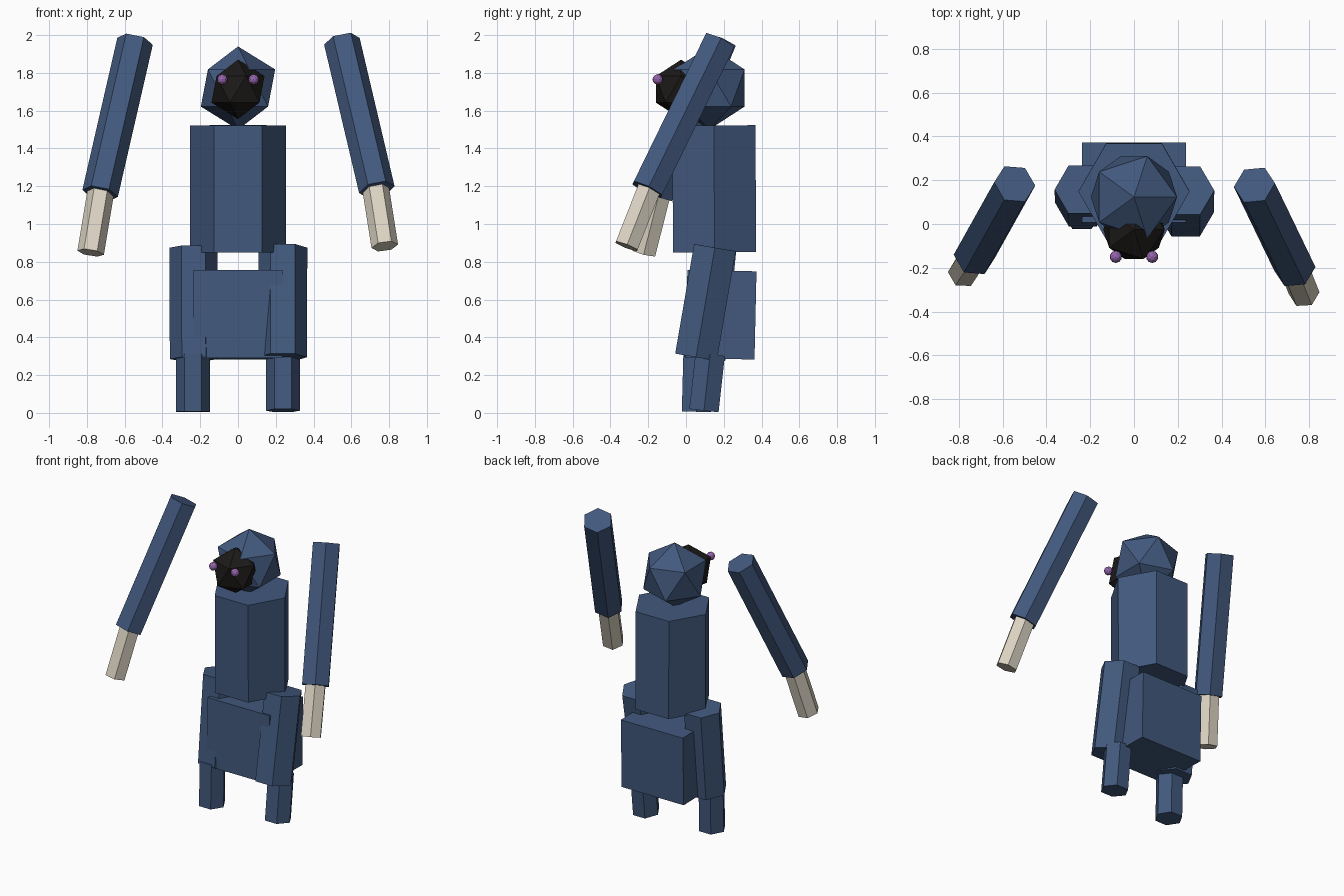
import bpy, bmesh
from math import radians, pi, cos, sin
from mathutils import Vector

cube = bpy.data.objects.get("Cube")
if cube:
    bpy.data.objects.remove(cube, do_unlink=True)


def material(name, rgb):
    m = bpy.data.materials.new(name)
    m.use_nodes = True
    m.diffuse_color = (*rgb, 1)
    m.node_tree.nodes["Principled BSDF"].inputs["Base Color"].default_value = (*rgb, 1)
    return m


NAVY = material("navy cloth", (0.054, 0.099, 0.206))
PALE = material("pale skin", (0.72, 0.66, 0.55))
BLACK = material("face black", (0.011, 0.010, 0.009))
PURPLE = material("eye purple", (0.30, 0.13, 0.42))


def finish(name, bm, mat):
    bmesh.ops.recalc_face_normals(bm, faces=bm.faces)
    mesh = bpy.data.meshes.new(name)
    bm.to_mesh(mesh)
    bm.free()
    mesh.materials.append(mat)
    ob = bpy.data.objects.new(name, mesh)
    bpy.context.collection.objects.link(ob)
    return ob


def hex_limb(name, top, bottom, radius, mat):
    """Six-sided prism between two points, with corners toward the sides."""
    top, bottom = Vector(top), Vector(bottom)
    axis = (top - bottom).normalized()
    side = Vector((1, 0, 0))
    side = (side - axis * side.dot(axis)).normalized()
    front = axis.cross(side)
    bm = bmesh.new()
    rings = []
    for end in (bottom, top):
        rings.append([bm.verts.new(end + radius * (side * cos(i * pi / 3) + front * sin(i * pi / 3)))
                      for i in range(6)])
    low, high = rings
    bm.faces.new(low[::-1])
    bm.faces.new(high)
    for i in range(6):
        j = (i + 1) % 6
        bm.faces.new((low[i], low[j], high[j], high[i]))
    return finish(name, bm, mat)


def ball(name, centre, radius, mat, detail=1):
    bm = bmesh.new()
    bmesh.ops.create_icosphere(bm, subdivisions=detail, radius=radius)
    ob = finish(name, bm, mat)
    ob.location = centre
    return ob


# Torso and hips
hex_limb("torso", (0, 0.148, 1.522), (0, 0.151, 0.85), 0.254, NAVY)
bm = bmesh.new()
bmesh.ops.create_cube(bm, size=1)
bmesh.ops.scale(bm, vec=(0.473, 0.366, 0.467), verts=bm.verts)
hips = finish("hips", bm, NAVY)
hips.location = (0, 0.185, 0.52)
hips.rotation_euler.x = radians(-1.3)

# Head, face and eyes
ball("head", (0, 0.123, 1.72), 0.22, NAVY)
ball("face", (0, -0.026, 1.713), 0.157, BLACK)
for side, x in (("left", 0.083), ("right", -0.083)):
    ball(side + "_eye", (x, -0.15, 1.765), 0.028, PURPLE, 2)

# Legs
hex_limb("left_thigh", (0.238, 0.153, 0.875), (0.236, 0.053, 0.295), 0.129, NAVY)
hex_limb("right_thigh", (-0.236, 0.157, 0.875), (-0.234, 0.098, 0.285), 0.127, NAVY)
hex_limb("left_shin", (0.238, 0.128, 0.31), (0.238, 0.095, 0.012), 0.09, NAVY)
hex_limb("right_shin", (-0.238, 0.063, 0.31), (-0.238, 0.055, 0.006), 0.089, NAVY)

# Arms and hands
hex_limb("left_arm", (0.55, 0.178, 1.967), (0.735, -0.205, 1.182), 0.096, NAVY)
hex_limb("right_arm", (-0.545, 0.183, 1.967), (-0.73, -0.148, 1.162), 0.096, NAVY)
hex_limb("left_hand", (0.722, -0.178, 1.23), (0.777, -0.315, 0.882), 0.071, PALE)
hex_limb("right_hand", (-0.72, -0.13, 1.21), (-0.78, -0.222, 0.848), 0.071, PALE)
